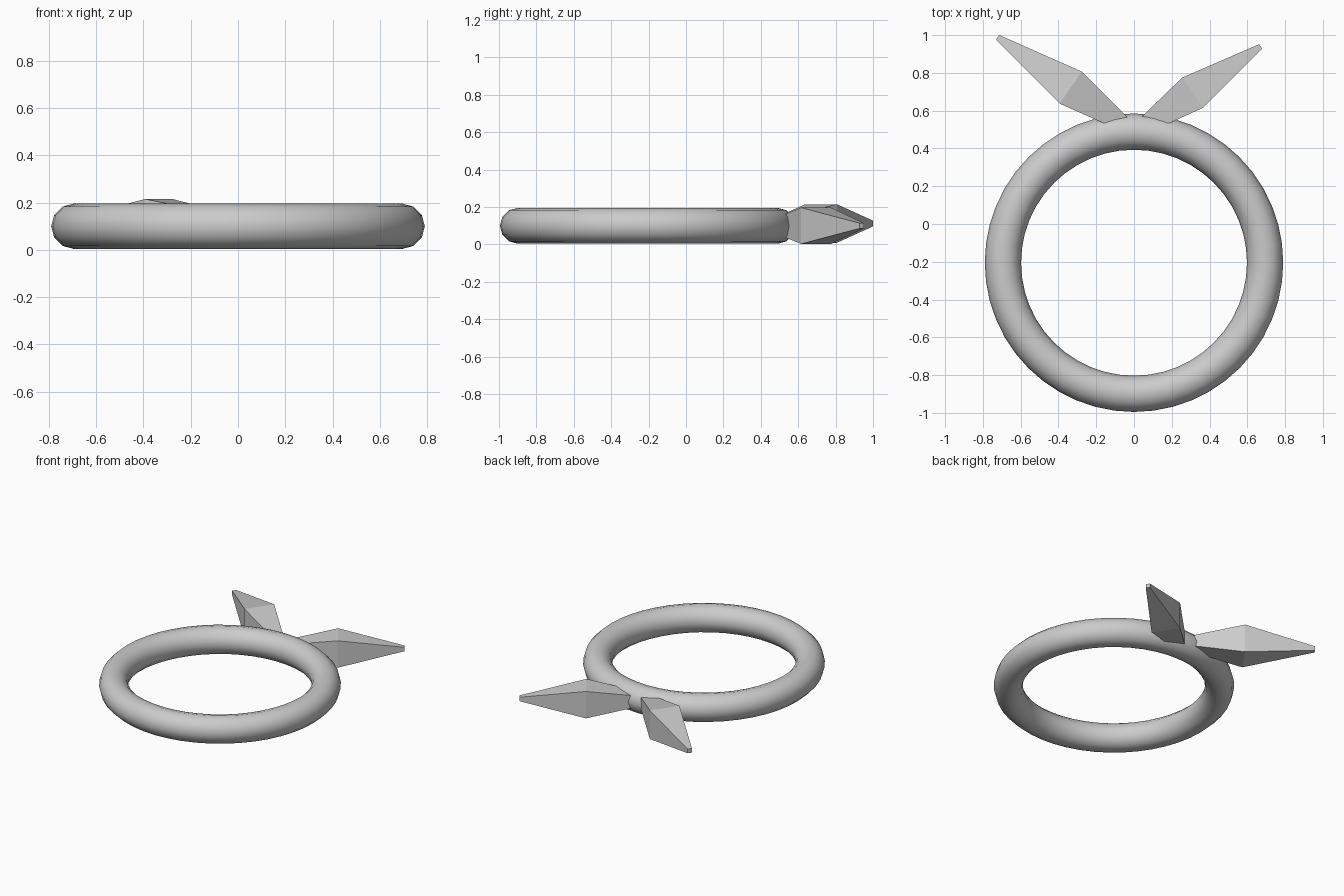
import bpy, bmesh
from mathutils import Vector

if "Cube" in bpy.data.objects:
    bpy.data.objects.remove(bpy.data.objects["Cube"])

# Round smooth ring
bpy.ops.mesh.primitive_torus_add(major_radius=0.694, minor_radius=0.096,
                                 major_segments=48, minor_segments=12,
                                 location=(0, -0.205, 0.1))
ring = bpy.context.object
ring.name = "ring"
bpy.ops.object.shade_smooth()


def leaf(name, mid, tip, z, half, root_len, root_half, tip_half):
    """Square-section faceted leaf: buried root, wide middle, small blunt tip."""
    mid, tip = Vector((*mid, z)), Vector((*tip, z))
    axis = (tip - mid).normalized()
    side = Vector((-axis.y, axis.x, 0))
    up = Vector((0, 0, 1))
    bm = bmesh.new()
    loops = []
    for c, h in ((mid - axis * root_len, root_half), (mid, half), (tip, tip_half)):
        loops.append([bm.verts.new(c + side * h * a + up * h * b)
                      for a, b in ((-1, -1), (1, -1), (1, 1), (-1, 1))])
    for lo, hi in zip(loops, loops[1:]):
        for i in range(4):
            j = (i + 1) % 4
            bm.faces.new((lo[i], lo[j], hi[j], hi[i]))
    bm.faces.new(loops[0])
    bm.faces.new(loops[-1])
    bmesh.ops.recalc_face_normals(bm, faces=bm.faces)
    mesh = bpy.data.meshes.new(name)
    bm.to_mesh(mesh)
    bm.free()
    bpy.context.collection.objects.link(bpy.data.objects.new(name, mesh))


# Two pointed leaves spreading from the back of the ring
leaf("left_leaf", (-0.335, 0.722), (-0.722, 0.988), 0.112, 0.103, 0.38, 0.032, 0.015)
leaf("right_leaf", (0.31, 0.695), (0.67, 0.94), 0.1, 0.097, 0.36, 0.035, 0.014)
